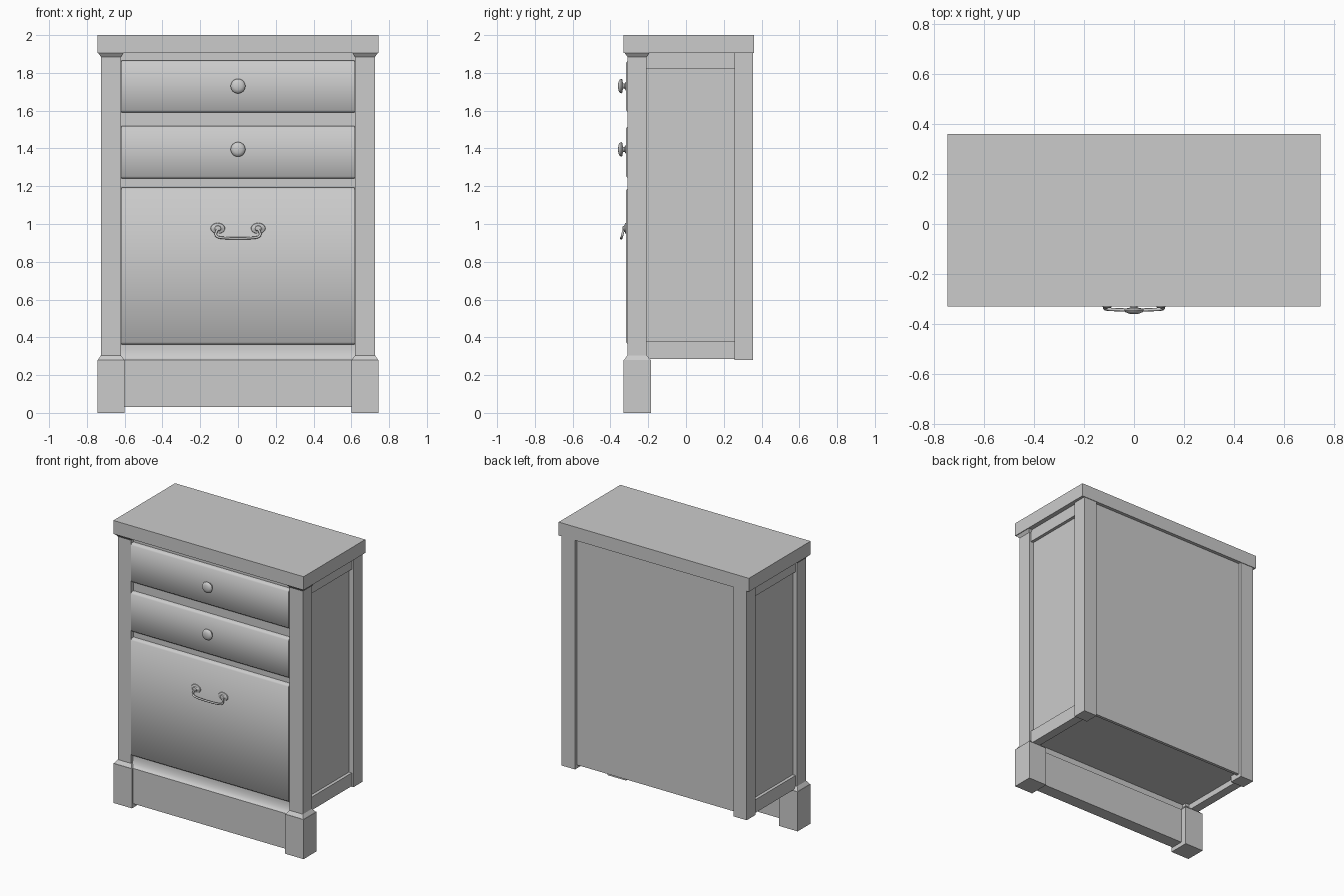
import bpy, bmesh, math
from mathutils import Matrix

cube = bpy.data.objects.get("Cube")
if cube:
    bpy.data.objects.remove(cube, do_unlink=True)

GREY = (0.6, 0.6, 0.6, 1)
paint = bpy.data.materials.new("grey_paint")
paint.use_nodes = True
paint.diffuse_color = GREY
paint.node_tree.nodes["Principled BSDF"].inputs["Base Color"].default_value = GREY


def finish(name, bm, smooth=None):
    """Turn a bmesh into a painted object."""
    bmesh.ops.recalc_face_normals(bm, faces=bm.faces)
    mesh = bpy.data.meshes.new(name)
    bm.to_mesh(mesh)
    bm.free()
    mesh.materials.append(paint)
    ob = bpy.data.objects.new(name, mesh)
    bpy.context.collection.objects.link(ob)
    if smooth:
        bpy.ops.object.select_all(action='DESELECT')
        ob.select_set(True)
        bpy.context.view_layer.objects.active = ob
        bpy.ops.object.shade_smooth_by_angle(angle=math.radians(smooth))
    return ob


def box(name, x0, x1, y0, y1, z0, z1):
    return loft(name, [(x0, x1, y0, y1, z0), (x0, x1, y0, y1, z1)])


def loft(name, sections):
    """Stack rectangular sections (x0, x1, y0, y1, z)."""
    bm = bmesh.new()
    rings = [[bm.verts.new(p) for p in ((a, c, z), (b, c, z), (b, d, z), (a, d, z))]
             for a, b, c, d, z in sections]
    for lo, hi in zip(rings, rings[1:]):
        for i in range(4):
            j = (i + 1) % 4
            bm.faces.new((lo[i], lo[j], hi[j], hi[i]))
    bm.faces.new(rings[0])
    bm.faces.new(rings[-1])
    return finish(name, bm)


def extrude_x(name, profile, half, smooth=None):
    """Sweep a (y, z) profile along x."""
    bm = bmesh.new()
    face = bm.faces.new([bm.verts.new((-half, y, z)) for y, z in profile])
    out = bmesh.ops.extrude_face_region(bm, geom=[face])
    moved = [v for v in out["geom"] if isinstance(v, bmesh.types.BMVert)]
    bmesh.ops.translate(bm, verts=moved, vec=(2 * half, 0, 0))
    return finish(name, bm, smooth)


def turned(name, profile, x, z, squash=1):
    """Lathe (radius, y) points round a front-to-back axis."""
    bm = bmesh.new()
    verts = [bm.verts.new((r, y, 0)) for r, y in profile]
    edges = [bm.edges.new(p) for p in zip(verts, verts[1:])]
    bmesh.ops.spin(bm, geom=verts + edges, cent=(0, 0, 0), axis=(0, 1, 0),
                   angle=2 * math.pi, steps=24)
    bmesh.ops.remove_doubles(bm, verts=bm.verts, dist=0.0005)
    bmesh.ops.transform(bm, verts=bm.verts, matrix=Matrix.Translation((x, 0, z))
                        @ Matrix.Diagonal((1, 1, squash, 1)))
    return finish(name, bm, 50)


# Top slab
box("top", -0.745, 0.745, -0.33, 0.36, 1.905, 2)

# Posts, feet and side panels, repeated on both sides
for side, s in (("left", 1), ("right", -1)):
    def sx(a, b):
        return (s * a, s * b)
    wide, slim = sx(0.602, 0.742) + (-0.328, -0.187), sx(0.62, 0.725) + (-0.31, -0.209)
    loft(side + "_front_post", [wide + (0.28,), slim + (0.305,), slim + (1.885,),
                                sx(0.605, 0.74) + (-0.325, -0.195, 1.905)])
    box(side + "_foot", *sx(0.6, 0.745), -0.33, -0.185, 0, 0.28)
    box(side + "_back_post", *sx(0.62, 0.725), 0.256, 0.356, 0.28, 1.905)
    box(side + "_side_panel", *sx(0.66, 0.69), -0.21, 0.257, 0.3, 1.905)
    box(side + "_top_side_rail", *sx(0.65, 0.712), -0.21, 0.257, 1.82, 1.905)
    box(side + "_bottom_side_rail", *sx(0.65, 0.712), -0.21, 0.257, 0.285, 0.378)

# Carcass boards
box("back_panel", -0.625, 0.625, 0.315, 0.336, 0.305, 1.905)
box("bottom_panel", -0.66, 0.66, -0.25, 0.316, 0.325, 0.35)
box("front_frame", -0.625, 0.625, -0.285, -0.25, 0.3, 1.905)

# Apron with a cove moulding above it
extrude_x("apron", [(-0.23, 0.03), (-0.32, 0.03), (-0.32, 0.28), (-0.23, 0.28)], 0.605)
cove = [(-0.287 - 0.033 * (1 - math.sin(t)), 0.355 - 0.075 * math.cos(t))
        for t in (i * math.pi / 12 for i in range(7))]
extrude_x("cove_moulding", cove + [(-0.24, 0.355), (-0.24, 0.28)], 0.622, 40)

# Drawer fronts and the large lower front, with eased long edges
for name, z0, z1 in (("top_drawer", 1.59, 1.865), ("middle_drawer", 1.24, 1.52),
                     ("lower_front", 0.362, 1.192)):
    e = 0.012
    extrude_x(name, [(-0.27, z0), (-0.305, z0), (-0.317, z0 + e),
                     (-0.317, z1 - e), (-0.305, z1), (-0.27, z1)], 0.618, 50)

# Turned knobs
knob = [(0.022, -0.312), (0.022, -0.32), (0.013, -0.325), (0.013, -0.333),
        (0.036, -0.338), (0.039, -0.343), (0.034, -0.352), (0.02, -0.358), (0, -0.36)]
for name, z in (("top_knob", 1.73), ("middle_knob", 1.395)):
    turned(name, knob, 0, z)

# Bail pull: two oval rosettes and a curved bar
rosette = [(0.039, -0.315), (0.036, -0.322), (0.02, -0.326), (0.016, -0.334), (0, -0.337)]
for side, s in (("left", 1), ("right", -1)):
    turned(side + "_rosette", rosette, s * 0.107, 0.977, 0.75)
half = [(0.107, -0.33, 0.972), (0.121, -0.335, 0.95), (0.112, -0.34, 0.931),
        (0.08, -0.342, 0.926), (0.03, -0.343, 0.924)]
path = half + [(-x, y, z) for x, y, z in reversed(half)]
curve = bpy.data.curves.new("handle_bar", 'CURVE')
curve.dimensions = '3D'
curve.bevel_depth = 0.0065
curve.bevel_resolution = 2
curve.use_fill_caps = True
spline = curve.splines.new('NURBS')
spline.points.add(len(path) - 1)
for point, co in zip(spline.points, path):
    point.co = (*co, 1)
spline.order_u = 3
spline.use_endpoint_u = True
curve.materials.append(paint)
bar = bpy.data.objects.new("handle_bar", curve)
bpy.context.collection.objects.link(bar)
